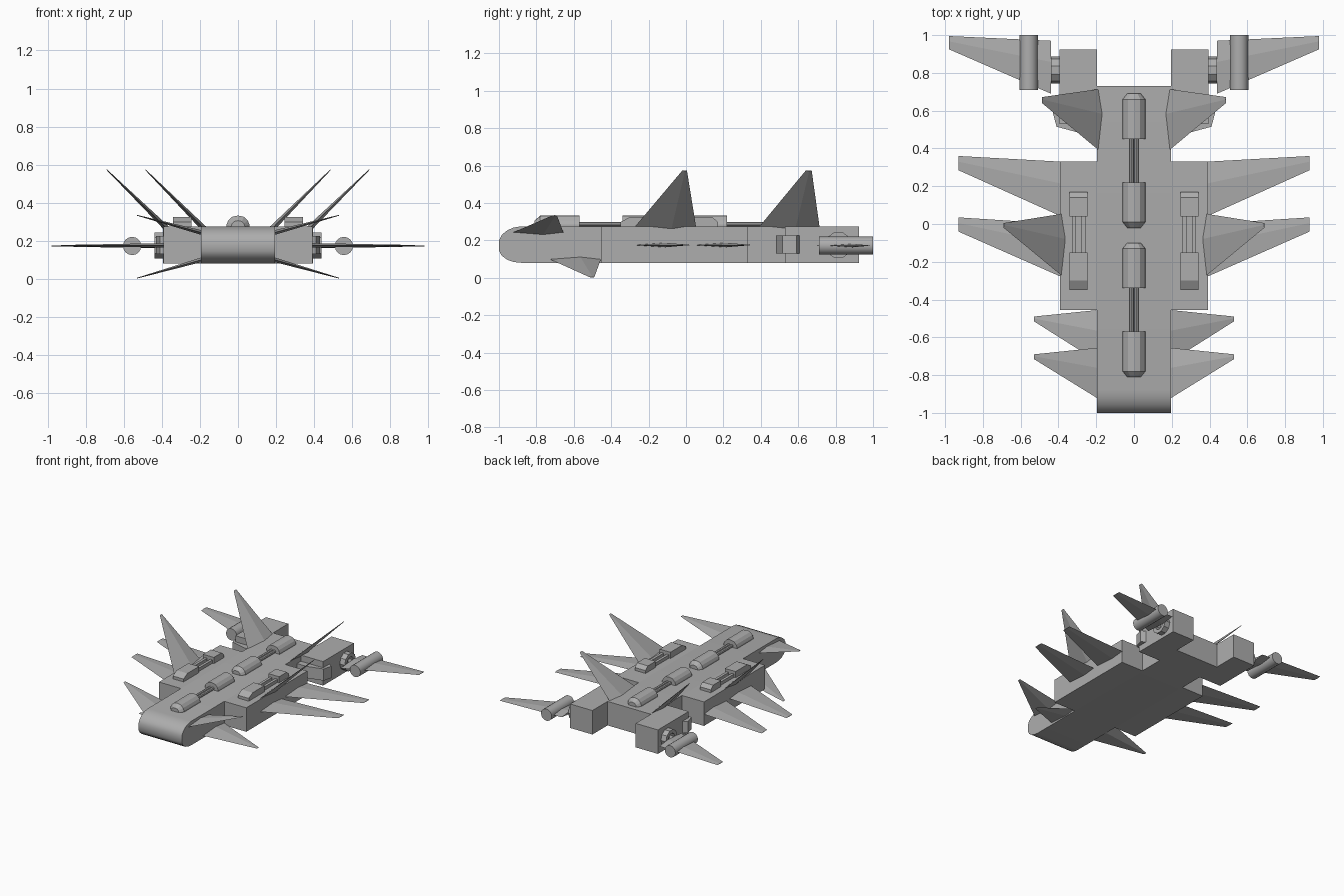
import bpy, bmesh
from math import cos, sin, pi, radians
from mathutils import Vector

cube = bpy.data.objects.get("Cube")
if cube:
    bpy.data.objects.remove(cube, do_unlink=True)

grey = bpy.data.materials.new("hull grey")
grey.use_nodes = True
grey.diffuse_color = (0.42, 0.42, 0.42, 1)
grey.node_tree.nodes["Principled BSDF"].inputs["Base Color"].default_value = grey.diffuse_color

SIDES = (("left", 1), ("right", -1))


def loft(name, rings, smooth=False, closed=False):
    """Skin matching rings of points; cap the ends unless the loft is closed."""
    bm = bmesh.new()
    loops = [[bm.verts.new(p) for p in ring] for ring in rings]
    n = len(loops[0])
    pairs = list(zip(loops, loops[1:]))
    if closed:
        pairs.append((loops[-1], loops[0]))
    else:
        bm.faces.new(loops[0])
        bm.faces.new(loops[-1])
    for a, b in pairs:
        for i in range(n):
            j = (i + 1) % n
            bm.faces.new((a[i], a[j], b[j], b[i]))
    bmesh.ops.recalc_face_normals(bm, faces=bm.faces)
    mesh = bpy.data.meshes.new(name)
    bm.to_mesh(mesh)
    bm.free()
    mesh.materials.append(grey)
    obj = bpy.data.objects.new(name, mesh)
    bpy.context.collection.objects.link(obj)
    if smooth:
        bpy.ops.object.select_all(action="DESELECT")
        obj.select_set(True)
        bpy.context.view_layer.objects.active = obj
        bpy.ops.object.shade_smooth_by_angle(angle=radians(40))
    return obj


def box(name, x, y, z):
    x0, x1 = x
    loft(name, [[(x0, b, c) for b, c in ((y[0], z[0]), (y[1], z[0]), (y[1], z[1]), (y[0], z[1]))],
                [(x1, b, c) for b, c in ((y[0], z[0]), (y[1], z[0]), (y[1], z[1]), (y[0], z[1]))]])


def rod(name, x, z, radius, y0, y1, sides=16):
    circle = [(x + radius * cos(2 * pi * i / sides), z + radius * sin(2 * pi * i / sides))
              for i in range(sides)]
    loft(name, [[(a, y, c) for a, c in circle] for y in (y0, y1)], smooth=True)


def fin(name, side, root, tip, root_y, tip_y, thick=0.024):
    """Diamond-section blade; root and tip are (x, z), chords are (front, back)."""
    span = Vector((tip[0] - root[0], 0, tip[1] - root[1])).normalized()
    normal = span.cross(Vector((0, 1, 0)))
    rings = []
    for (x, z), (y0, y1), t in ((root, root_y, thick), (tip, tip_y, 0.004)):
        mid = Vector((x, y0 + (y1 - y0) * 0.6, z))
        pts = [Vector((x, y0, z)), mid + normal * t / 2, Vector((x, y1, z)), mid - normal * t / 2]
        rings.append([(p.x * side, p.y, p.z) for p in pts])
    loft(name, rings)


def dome_block(name, y0, y1, round_front):
    """Faceted half-round housing with one chamfered end."""
    outline = [(-.06, .265), (-.06, .285), (-.052, .305), (-.033, .325), (0, .332),
               (.033, .325), (.052, .305), (.06, .285), (.06, .265)]
    small = [(x * .6, .265 + (z - .265) * .6) for x, z in outline]
    cut = 0.03
    if round_front:
        steps = ((y0, small), (y0 + cut, outline), (y1, outline))
    else:
        steps = ((y0, outline), (y1 - cut, outline), (y1, small))
    loft(name, [[(x, y, z) for x, z in shape] for y, shape in steps])


# Central hull with rounded nose
nose = [(.73, .08), (.73, .275), (-.88, .275), (-.92, .269), (-.955, .254), (-.985, .23),
        (-1, .2), (-1, .145), (-.985, .118), (-.955, .096), (-.92, .084), (-.88, .08)]
loft("central_hull", [[(x, y, z) for y, z in nose] for x in (-.195, .195)], smooth=True)

# Two spine turrets: front and back housings joined by twin rods
for label, y in (("front", -.81), ("rear", -.02)):
    dome_block(label + "_spine_housing_a", y, y + .24, True)
    dome_block(label + "_spine_housing_b", y + .47, y + .71, False)
    for tag, s in SIDES:
        rod(f"{label}_spine_rod_{tag}", s * .013, .287, .012, y + .22, y + .49, 8)

for tag, s in SIDES:
    # Side hull and rear engine block
    box(tag + "_side_hull", (s * .19, s * .393), (-.455, .33), (.08, .275))
    box(tag + "_engine_block", (s * .195, s * .395), (.53, .925), (.08, .275))

    # Intake ahead of the engine block
    intake = [(.19, .48), (.28, .48), (.41, .515), (.43, .59), (.39, .61), (.19, .61)]
    loft(tag + "_intake", [[(s * x, y, z) for x, y in intake] for z in (.13, .225)])

    # Side turret: two wedge housings and twin rods
    for label, y0, y1, a, b in (("front", -.35, -.15, .05, 0), ("rear", .04, .17, 0, .03)):
        shape = [(y0, .265), (y0, .298), (y0 + a, .325), (y1 - b, .325), (y1, .298), (y1, .265)]
        if a == 0:
            shape[1] = (y0, .31)
        loft(f"{tag}_turret_housing_{label}",
             [[(s * x, y, z) for y, z in shape] for x in (.245, .342)])
    for label, x in (("inner", .268), ("outer", .317)):
        box(f"{tag}_turret_rod_{label}", (s * (x - .011), s * (x + .011)), (-.16, .05), (.265, .302))

    # Coupling ring between engine block and rear wing
    ring = []
    for i in range(10):
        c, d = cos(2 * pi * i / 10), sin(2 * pi * i / 10)
        ring.append([(s * x, .815 + r * c, .175 + r * d)
                     for x, r in ((.39, .072), (.44, .072), (.44, .042), (.39, .042))])
    loft(tag + "_coupling_ring", ring, closed=True)

    # Wingtip pod and rear wing
    rod(tag + "_wing_pod", s * .557, .172, .048, .71, 1.0)
    fin(tag + "_rear_wing", s, (.44, .172), (.98, .172), (.69, .97), (.925, .995))

    # Level wings
    fin(tag + "_mid_wing_front", s, (.385, .175), (.93, .175), (-.28, 0), (-.04, .035))
    fin(tag + "_mid_wing_rear", s, (.385, .175), (.93, .175), (.04, .33), (.285, .36))

    # Nose fins: upper pair raised, lower pair drooping
    fin(tag + "_upper_nose_fin", s, (.19, .242), (.53, .333), (-.925, -.655), (-.715, -.69))
    fin(tag + "_lower_nose_fin", s, (.19, .1), (.53, .003), (-.73, -.455), (-.515, -.49))

    # Tall slanted fins
    fin(tag + "_tall_fin_front", s, (.375, .265), (.69, .573), (-.28, .055), (-.02, .005), .03)
    fin(tag + "_tall_fin_rear", s, (.18, .265), (.487, .573), (.385, .715), (.64, .672), .03)
